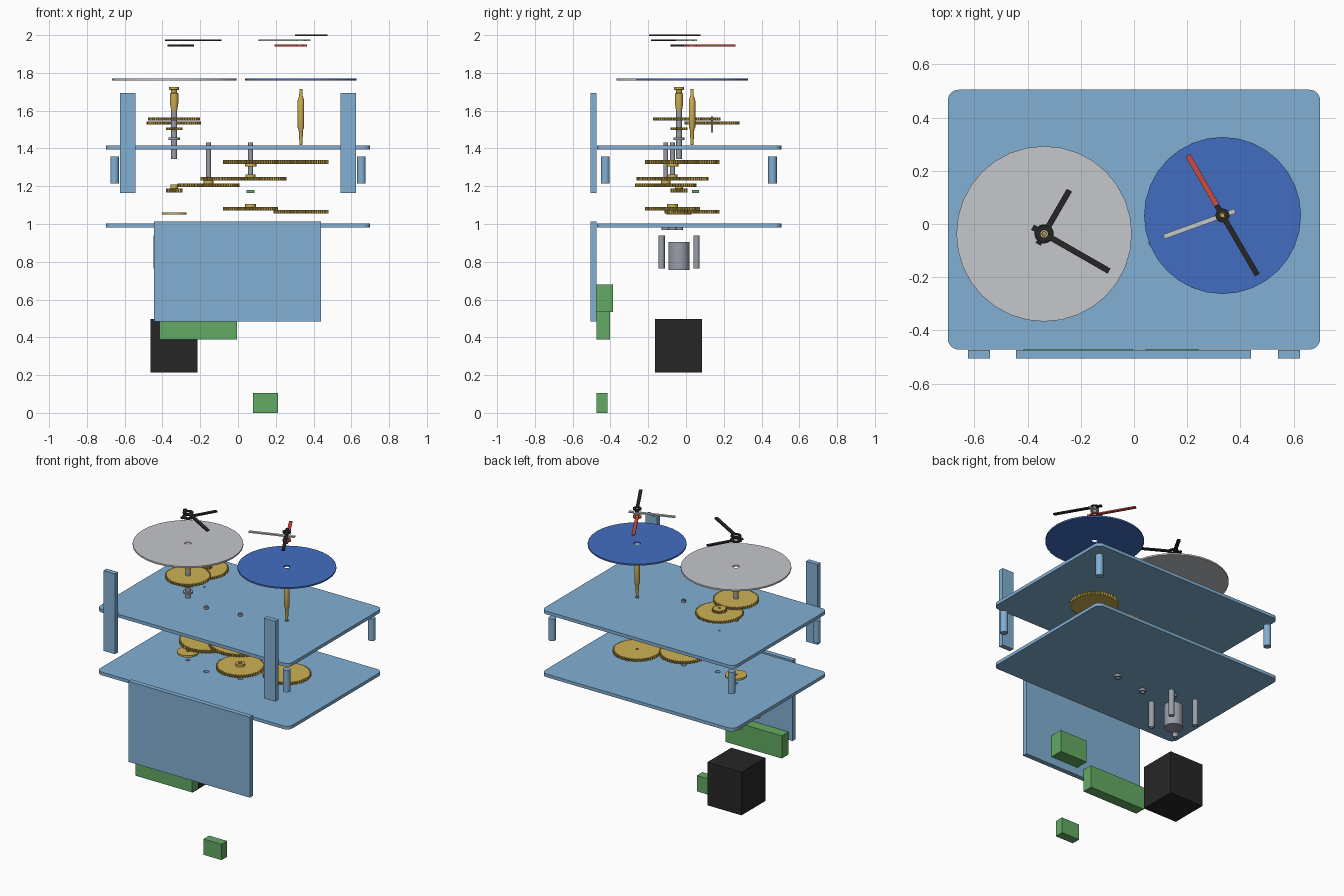
import bpy, bmesh, math
from mathutils import Matrix

if "Cube" in bpy.data.objects:
    bpy.data.objects.remove(bpy.data.objects["Cube"])


def material(name, srgb):
    m = bpy.data.materials.new(name)
    lin = [c / 12.92 if c < 0.04 else ((c + 0.055) / 1.055) ** 2.4 for c in srgb]
    m.diffuse_color = (*lin, 1)
    m.use_nodes = True
    m.node_tree.nodes["Principled BSDF"].inputs["Base Color"].default_value = m.diffuse_color
    return m


PALE = material("pale_blue", (0.51, 0.69, 0.83))
BLUE = material("dial_blue", (0.26, 0.43, 0.76))
SILVER = material("silver", (0.77, 0.78, 0.80))
STEEL = material("steel_grey", (0.60, 0.62, 0.66))
GOLD = material("brass", (0.81, 0.69, 0.32))
BLACK = material("black", (0.15, 0.15, 0.15))
RED = material("red", (0.82, 0.29, 0.24))
GREEN = material("green", (0.39, 0.67, 0.39))


def finish(name, bm, mat, smooth=False):
    bmesh.ops.recalc_face_normals(bm, faces=bm.faces)
    me = bpy.data.meshes.new(name)
    bm.to_mesh(me)
    bm.free()
    ob = bpy.data.objects.new(name, me)
    bpy.context.collection.objects.link(ob)
    if mat:
        me.materials.append(mat)
    if smooth:
        bpy.ops.object.select_all(action='DESELECT')
        bpy.context.view_layer.objects.active = ob
        ob.select_set(True)
        bpy.ops.object.shade_smooth_by_angle(angle=math.radians(30))
    return ob


def box(name, mat, x, y, z, corner=0):
    bm = bmesh.new()
    mid = [(a + b) / 2 for a, b in (x, y, z)]
    size = [b - a for a, b in (x, y, z)]
    bmesh.ops.create_cube(bm, size=1, matrix=Matrix.Translation(mid) @ Matrix.Diagonal((*size, 1)))
    if corner:
        upright = [e for e in bm.edges
                   if abs(e.verts[0].co.z - e.verts[1].co.z) > size[2] / 2]
        bmesh.ops.bevel(bm, geom=upright, offset=corner, segments=6, affect='EDGES', profile=0.5)
    return finish(name, bm, mat)


def lathe(name, mat, at, profile, bore=0, n=32):
    """Turned part from (radius, z) points, optionally with a bore."""
    bm = bmesh.new()
    loop = list(profile)
    if bore:
        loop += [(bore, profile[-1][1]), (bore, profile[0][1])]
    rings = [[bm.verts.new((at[0] + r * math.cos(2 * math.pi * i / n),
                            at[1] + r * math.sin(2 * math.pi * i / n), z))
              for i in range(n)] for r, z in loop]
    pairs = list(zip(rings, rings[1:]))
    if bore:
        pairs.append((rings[-1], rings[0]))
    else:
        bm.faces.new(rings[0])
        bm.faces.new(rings[-1])
    for a, b in pairs:
        for i in range(n):
            j = (i + 1) % n
            bm.faces.new((a[i], a[j], b[j], b[i]))
    return finish(name, bm, mat, True)


def cyl(name, mat, at, r, z0, z1, bore=0, n=32):
    return lathe(name, mat, at, [(r, z0), (r, z1)], bore, n)


def gear(name, at, r, z0, z1, bore=0.012):
    """Spur gear: toothed rim with a plain bore."""
    teeth = max(14, round(r * 390))
    depth = 0.010 if r > 0.06 else 0.008
    n = teeth * 4
    bm = bmesh.new()
    layers = []
    for z in (z0, z1):
        outer, inner = [], []
        for i in range(n):
            a = 2 * math.pi * i / n
            rad = r if i % 4 < 2 else r - depth
            c, s = math.cos(a), math.sin(a)
            outer.append(bm.verts.new((at[0] + rad * c, at[1] + rad * s, z)))
            inner.append(bm.verts.new((at[0] + bore * c, at[1] + bore * s, z)))
        layers.append((outer, inner))
    (o0, i0), (o1, i1) = layers
    for a, b in ((o0, o1), (o1, i1), (i1, i0), (i0, o0)):
        for i in range(n):
            j = (i + 1) % n
            bm.faces.new((a[i], a[j], b[j], b[i]))
    return finish(name, bm, GOLD)


def hand(name, mat, at, tip, z, hub, tail=0.05, width=0.022):
    """Pointer with a ring hub and a bar on either side of it."""
    t = 0.004
    cyl(name + "_hub", mat, at, hub, z - t, z + t, bore=hub * 0.45)
    dx, dy = tip[0] - at[0], tip[1] - at[1]
    length = math.hypot(dx, dy)
    turn = Matrix.Translation((at[0], at[1], z)) @ Matrix.Rotation(math.atan2(dy, dx), 4, 'Z')
    bm = bmesh.new()
    for a, b in ((hub * 0.7, length), (-tail, -hub * 0.7)):
        bmesh.ops.create_cube(bm, size=1, matrix=turn @ Matrix.Translation(((a + b) / 2, 0, 0))
                              @ Matrix.Diagonal((b - a, width, 2 * t, 1)))
    finish(name, bm, mat)


# Axes of the moving parts
MAIN, SIDE = (-0.338, -0.037), (0.333, 0.032)
IDLER_A, IDLER_B, IDLER_C = (-0.156, -0.107), (0.067, -0.071), (-0.340, 0.138)


def drill(plate, holes):
    for at, r in holes:
        cutter = cyl("hole_cutter", None, at, r, 0.9, 1.5, n=24)
        cutter.hide_render = True
        mod = plate.modifiers.new("hole", 'BOOLEAN')
        mod.object = cutter
        mod.solver = 'EXACT'
        bpy.context.view_layer.objects.active = plate
        bpy.ops.object.modifier_apply(modifier=mod.name)
        bpy.data.objects.remove(cutter)


# Plates, front panel, uprights and posts
upper = box("upper_plate", PALE, (-0.70, 0.70), (-0.472, 0.505), (1.395, 1.416), 0.04)
drill(upper, [(MAIN, 0.016), (SIDE, 0.012), (IDLER_A, 0.013), (IDLER_B, 0.013), (IDLER_C, 0.006)])
lower = box("lower_plate", PALE, (-0.70, 0.70), (-0.472, 0.505), (0.982, 1.003), 0.04)
drill(lower, [(IDLER_A, 0.016), (IDLER_B, 0.016), (MAIN, 0.012)])
box("front_panel", PALE, (-0.444, 0.440), (-0.505, -0.473), (0.484, 1.013))
for s, side in ((-1, "left"), (1, "right")):
    x = sorted((s * 0.542, s * 0.625))
    box(side + "_upright", PALE, x, (-0.505, -0.473), (1.165, 1.693))
    for y, end in ((-0.427, "front"), (0.458, "back")):
        cyl(f"{side}_{end}_post", PALE, (s * 0.653, y), 0.023, 1.214, 1.358)

# Dials
cyl("silver_dial", SILVER, MAIN, 0.330, 1.760, 1.770, bore=0.02)
cyl("blue_dial", BLUE, SIDE, 0.295, 1.760, 1.770, bore=0.02)

# Pointers
hand("main_long_hand", BLACK, MAIN, (-0.094, -0.177), 1.972, 0.032)
hand("main_short_hand", BLACK, MAIN, (-0.243, 0.127), 1.945, 0.036, 0.045)
hand("side_long_hand", BLACK, SIDE, (0.464, -0.192), 1.998, 0.026, 0.045, 0.02)
hand("side_silver_hand", SILVER, SIDE, (0.112, -0.048), 1.972, 0.026, 0.05, 0.018)
hand("side_red_hand", RED, SIDE, (0.203, 0.258), 1.945, 0.026, 0.045, 0.02)

# Main arbor with its brass sleeve and collar
cyl("main_arbor", STEEL, MAIN, 0.016, 1.345, 1.615, bore=0.007)
lathe("main_sleeve", GOLD, MAIN, [(0.016, 1.600), (0.022, 1.640), (0.022, 1.690), (0.016, 1.695),
                                  (0.016, 1.709), (0.026, 1.711), (0.026, 1.725)], bore=0.008)
cyl("main_collar", STEEL, MAIN, 0.030, 1.446, 1.457, bore=0.012)

# Side arbor
lathe("side_arbor", GOLD, SIDE, [(0.007, 1.418), (0.012, 1.500), (0.017, 1.510), (0.017, 1.655),
                                 (0.009, 1.680), (0.008, 1.715)])

# Gears over the upper plate
gear("main_wheel", MAIN, 0.138, 1.547, 1.563)
gear("main_pinion", MAIN, 0.044, 1.497, 1.512)
gear("reduction_wheel", IDLER_C, 0.145, 1.527, 1.542, 0.005)
gear("reduction_pinion", IDLER_C, 0.045, 1.547, 1.563, 0.005)
cyl("reduction_arbor", STEEL, IDLER_C, 0.006, 1.485, 1.570)

# Gear train between the plates
gear("side_wheel", SIDE, 0.146, 1.317, 1.339, 0.008)
gear("transfer_wheel", IDLER_B, 0.146, 1.317, 1.339)
cyl("transfer_hub", GOLD, IDLER_B, 0.030, 1.305, 1.318, bore=0.012)
gear("large_wheel", IDLER_B, 0.191, 1.229, 1.248)
gear("idler_pinion", IDLER_A, 0.043, 1.229, 1.248)
gear("idler_wheel", IDLER_A, 0.163, 1.195, 1.215)
for name, at, z in (("idler_arbor", IDLER_A, 1.20), ("transfer_arbor", IDLER_B, 1.23)):
    cyl(name, STEEL, at, 0.013, z, 1.432, bore=0.006)
    cyl(name + "_collar", GOLD, at, 0.026, z + 0.015, z + 0.032, bore=0.011)
gear("drive_pinion", MAIN, 0.044, 1.166, 1.188, 0.008)
cyl("drive_hub", GOLD, MAIN, 0.020, 1.186, 1.210, bore=0.008)
gear("lower_transfer_wheel", IDLER_B, 0.146, 1.072, 1.090)
cyl("lower_transfer_hub", GOLD, IDLER_B, 0.029, 1.089, 1.105, bore=0.012)
gear("lower_side_wheel", SIDE, 0.146, 1.056, 1.074, 0.008)
cyl("drive_disc", GOLD, MAIN, 0.065, 1.049, 1.061, bore=0.008)
box("sensor_chip", GREEN, (0.045, 0.088), (0.033, 0.069), (1.163, 1.180))

# Bushings under the lower plate
for i, at in enumerate((IDLER_A, IDLER_B, MAIN)):
    cyl(f"bushing_{i + 1}", STEEL, at, 0.022, 0.967, 0.984, bore=0.011)

# Motor and its four spacers
cyl("motor", STEEL, MAIN, 0.056, 0.757, 0.906)
for sx in (-1, 1):
    for sy in (-1, 1):
        cyl("motor_spacer", STEEL, (MAIN[0] + sx * 0.0925, MAIN[1] + sy * 0.0925), 0.017, 0.765, 0.940,
            bore=0.007)

# Battery block and circuit modules
box("battery_block", BLACK, (-0.463, -0.215), (-0.164, 0.084), (0.213, 0.497))
box("wide_module", GREEN, (-0.415, -0.004), (-0.473, -0.403), (0.388, 0.537))
box("deep_module", GREEN, (0.044, 0.244), (-0.473, -0.387), (0.535, 0.681))
box("small_module", GREEN, (0.080, 0.212), (-0.473, -0.415), (0.0, 0.104))
